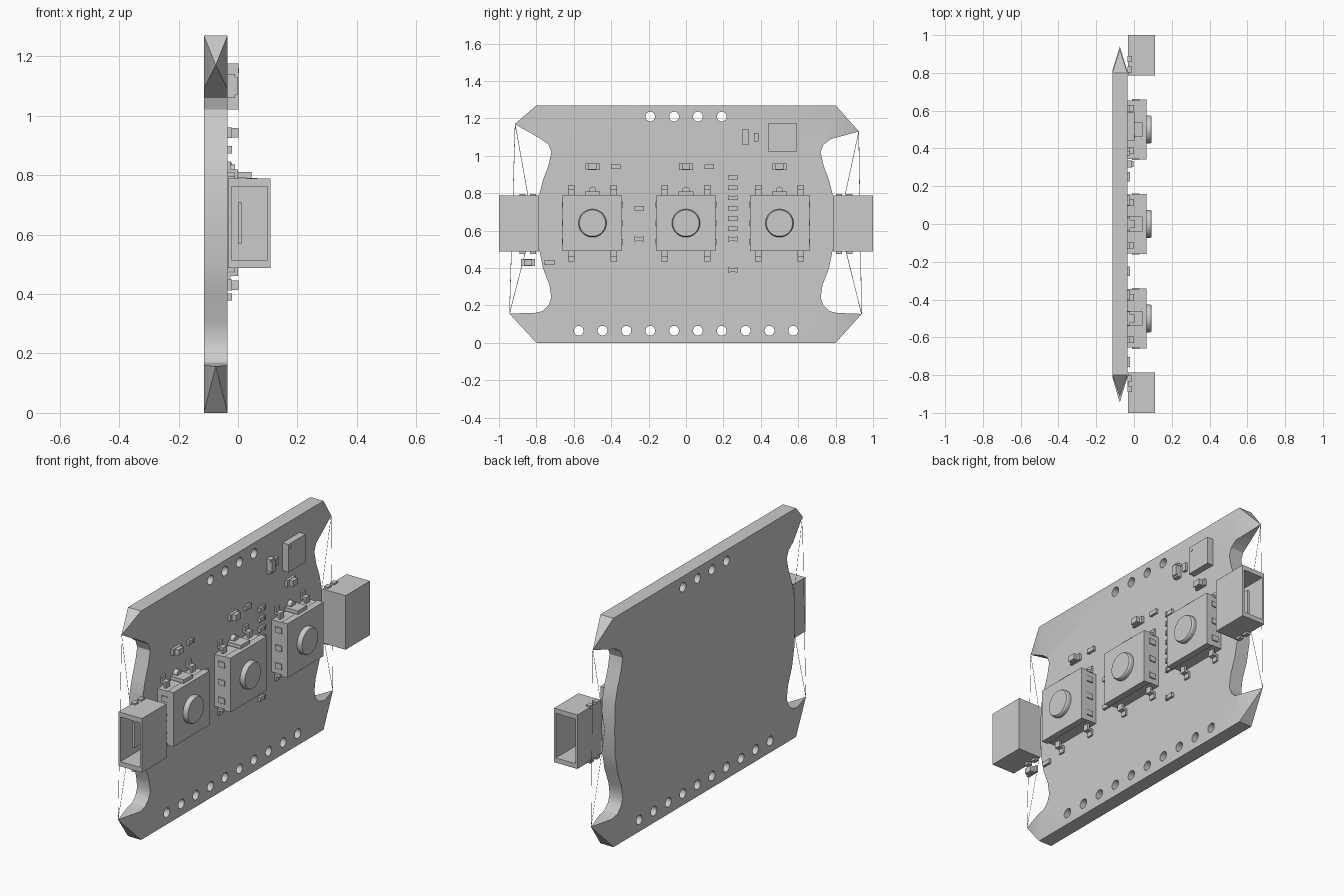
import bpy, bmesh, math
from mathutils import Matrix, Vector

old = bpy.data.objects.get("Cube")
if old:
    bpy.data.objects.remove(old, do_unlink=True)

BACK, FACE, MID = -0.115, -0.035, -0.075

grey = bpy.data.materials.new("plain grey")
grey.use_nodes = True
tone = (0.6, 0.6, 0.6, 1)
grey.diffuse_color = tone
grey.node_tree.nodes["Principled BSDF"].inputs["Base Color"].default_value = tone


def finish(bm, name):
    bmesh.ops.recalc_face_normals(bm, faces=bm.faces)
    mesh = bpy.data.meshes.new(name)
    bm.to_mesh(mesh)
    bm.free()
    obj = bpy.data.objects.new(name, mesh)
    mesh.materials.append(grey)
    bpy.context.collection.objects.link(obj)
    return obj


def smooth(obj):
    bpy.ops.object.select_all(action='DESELECT')
    obj.select_set(True)
    bpy.context.view_layer.objects.active = obj
    bpy.ops.object.shade_smooth_by_angle(angle=math.radians(30))


def add_box(bm, x0, x1, y0, y1, z0, z1):
    size = Vector((x1 - x0, y1 - y0, z1 - z0))
    mid = Vector((x0 + x1, y0 + y1, z0 + z1)) / 2
    bmesh.ops.create_cube(bm, size=1, matrix=Matrix.Translation(mid) @ Matrix.Diagonal(size.to_4d()))


def add_slab(bm, y, z, w, h, x1, x0=FACE):
    add_box(bm, x0, x1, y - w / 2, y + w / 2, z - h / 2, z + h / 2)


def add_disc(bm, x0, x1, y, z, r, top=None, sides=24):
    turn = Matrix.Translation(((x0 + x1) / 2, y, z)) @ Matrix.Rotation(math.pi / 2, 4, 'Y')
    bmesh.ops.create_cone(bm, cap_ends=True, segments=sides, radius1=r,
                          radius2=top or r, depth=x1 - x0, matrix=turn)


# Board: side profile with rounded notches, corner ears pinched to a point
side = [(0.8, 0), None, (0.81, 0.16), (0.765, 0.17), (0.735, 0.2), (0.72, 0.24), (0.73, 0.31),
        (0.765, 0.4), (0.785, 0.5), (0.79, 0.64), (0.785, 0.79), (0.765, 0.87), (0.735, 0.95),
        (0.72, 1.02), (0.735, 1.06), (0.775, 1.09), None, (0.8, 1.27)]
tips = {1: [(0.94, 0.155), (0.925, 1.13)], -1: [(-0.945, 0.157), (-0.915, 1.17)]}
bm = bmesh.new()
rims, points = {}, {}
for s in (1, -1):
    points[s] = [bm.verts.new((MID, y, z)) for y, z in tips[s]]
    for x in (FACE, BACK):
        rims[s, x] = [p and bm.verts.new((x, s * p[0], p[1])) for p in side]
    front, rear = rims[s, FACE], rims[s, BACK]
    for i in range(len(side) - 1):
        if side[i] and side[i + 1]:
            bm.faces.new((front[i], front[i + 1], rear[i + 1], rear[i]))
    for tip, i in zip(points[s], (1, len(side) - 2)):
        for row in (front, rear):
            bm.faces.new((row[i - 1], tip, row[i + 1]))
        for j in (i - 1, i + 1):
            bm.faces.new((front[j], tip, rear[j]))
for x in (FACE, BACK):
    right = [v for v in rims[1, x] if v]
    left = [v for v in rims[-1, x] if v]
    bm.faces.new(right + left[::-1])
for i in (0, -1):
    bm.faces.new((rims[1, FACE][i], rims[1, BACK][i], rims[-1, BACK][i], rims[-1, FACE][i]))
board = finish(bm, "circuit_board")

# Rows of mounting holes
bm = bmesh.new()
for count, z in ((4, 1.21), (10, 0.065)):
    for i in range(count):
        add_disc(bm, -0.2, 0.05, (i - (count - 1) / 2) * 0.1275, z, 0.026)
cutter = finish(bm, "hole_cutter")
cutter.hide_render = True
cut = board.modifiers.new("holes", 'BOOLEAN')
cut.object = cutter
cut.solver = 'EXACT'
bpy.context.view_layer.objects.active = board
bpy.ops.object.modifier_apply(modifier=cut.name)
bpy.data.objects.remove(cutter, do_unlink=True)
smooth(board)

# Thin slivers joining the ear tips at each end
for s, name in ((1, "left_edge_sliver"), (-1, "right_edge_sliver")):
    bm = bmesh.new()
    low, high = [Vector((MID, y, z)) for y, z in tips[s]]
    inner = Vector((MID, s * 0.82, 0.64))
    for a, b in ((low, high), (low, inner), (inner, high)):
        w = Vector((0, -s * 0.003, 0))
        bm.faces.new([bm.verts.new(p) for p in (a, b, b + w, a + w)])
    finish(bm, name)

# Push buttons
for n, y in enumerate((-0.5, 0, 0.5), 1):
    bm = bmesh.new()
    add_slab(bm, y, 0.64, 0.31, 0.29, 0.03)
    add_slab(bm, y, 0.64, 0.318, 0.3, 0.065, 0.028)
    add_slab(bm, y, 0.8, 0.08, 0.02, 0.045)
    for s in (1, -1):
        for z in (0.54, 0.64, 0.74):
            add_slab(bm, y + s * 0.155, z, 0.014, 0.03, 0.03, -0.01)
    finish(bm, f"button_body_{n}")

    bm = bmesh.new()
    add_disc(bm, 0.06, 0.084, y, 0.64, 0.075, sides=40)
    add_disc(bm, 0.084, 0.092, y, 0.64, 0.075, 0.07, sides=40)
    add_disc(bm, FACE, -0.01, y, 0.815, 0.02, sides=16)
    smooth(finish(bm, f"button_plunger_{n}"))

    bm = bmesh.new()
    for sy in (1, -1):
        for sz in (1, -1):
            ly = y + sy * 0.113
            add_slab(bm, ly, 0.64 + sz * 0.19, 0.034, 0.03, -0.025)
            add_slab(bm, ly, 0.64 + sz * 0.173, 0.034, 0.012, 0.0)
            add_slab(bm, ly, 0.64 + sz * 0.158, 0.034, 0.035, 0.0, -0.012)
    finish(bm, f"button_legs_{n}")

# Hollow connectors opening outward at both ends
for s, name in ((1, "left_connector"), (-1, "right_connector")):
    bm = bmesh.new()
    add_box(bm, -0.033, 0.11, -0.107, 0.107, 0.488, 0.788)
    bm.faces.ensure_lookup_table()
    bmesh.ops.recalc_face_normals(bm, faces=bm.faces)
    mouth = max(bm.faces, key=lambda f: f.normal.y)
    bmesh.ops.inset_region(bm, faces=[mouth], thickness=0.016)
    for v in mouth.verts:
        v.co.z += 0.015 if v.co.z < 0.64 else -0.015
    corners = list(mouth.edges)
    wall = bmesh.ops.extrude_face_region(bm, geom=[mouth])
    bmesh.ops.delete(bm, geom=[mouth], context='FACES_ONLY')
    for v in wall["geom"]:
        if isinstance(v, bmesh.types.BMVert):
            v.co.y -= 0.17
    # Contact tongue and solder tabs
    add_box(bm, 0.0, 0.012, -0.08, 0.03, 0.57, 0.71)
    for z in (0.488, 0.788):
        for y in (-0.075, -0.02):
            add_box(bm, FACE, -0.01, y - 0.016, y + 0.016, z - 0.012, z + 0.008)
    if s < 0:
        bmesh.ops.rotate(bm, verts=bm.verts, matrix=Matrix.Diagonal((1, -1, 1)))
    bmesh.ops.translate(bm, verts=bm.verts, vec=(0, s * 0.893, 0))
    finish(bm, name)

# Main chip with its corner dot
bm = bmesh.new()
add_slab(bm, 0.515, 1.098, 0.15, 0.155, 0.002)
add_disc(bm, 0.0, 0.004, 0.462, 1.152, 0.008, sides=12)
finish(bm, "main_chip")

# Indicator lights with end caps
for n, (y, z) in enumerate(((-0.5, 0.942), (0, 0.942), (0.5, 0.942), (-0.845, 0.43)), 1):
    bm = bmesh.new()
    add_slab(bm, y, z, 0.074, 0.036, -0.02)
    add_slab(bm, y, z, 0.044, 0.032, 0.002)
    finish(bm, f"indicator_light_{n}")

# Small surface parts
bm = bmesh.new()
spots = [(-0.375, 0.942), (0.125, 0.942), (-0.73, 0.43), (-0.25, 0.72), (-0.25, 0.555), (0.25, 0.39)]
spots += [(0.25, 0.555 + 0.055 * i) for i in range(7)]
for y, z in spots:
    add_slab(bm, y, z, 0.05, 0.022, -0.022)
    for s in (1, -1):
        add_slab(bm, y + s * 0.02, z, 0.012, 0.025, -0.02)
add_slab(bm, 0.375, 1.1, 0.024, 0.046, -0.02)
add_slab(bm, 0.318, 1.1, 0.03, 0.06, -0.002)
for s in (1, -1):
    add_slab(bm, 0.318, 1.1 + s * 0.033, 0.037, 0.014, -0.01)
finish(bm, "small_parts")
